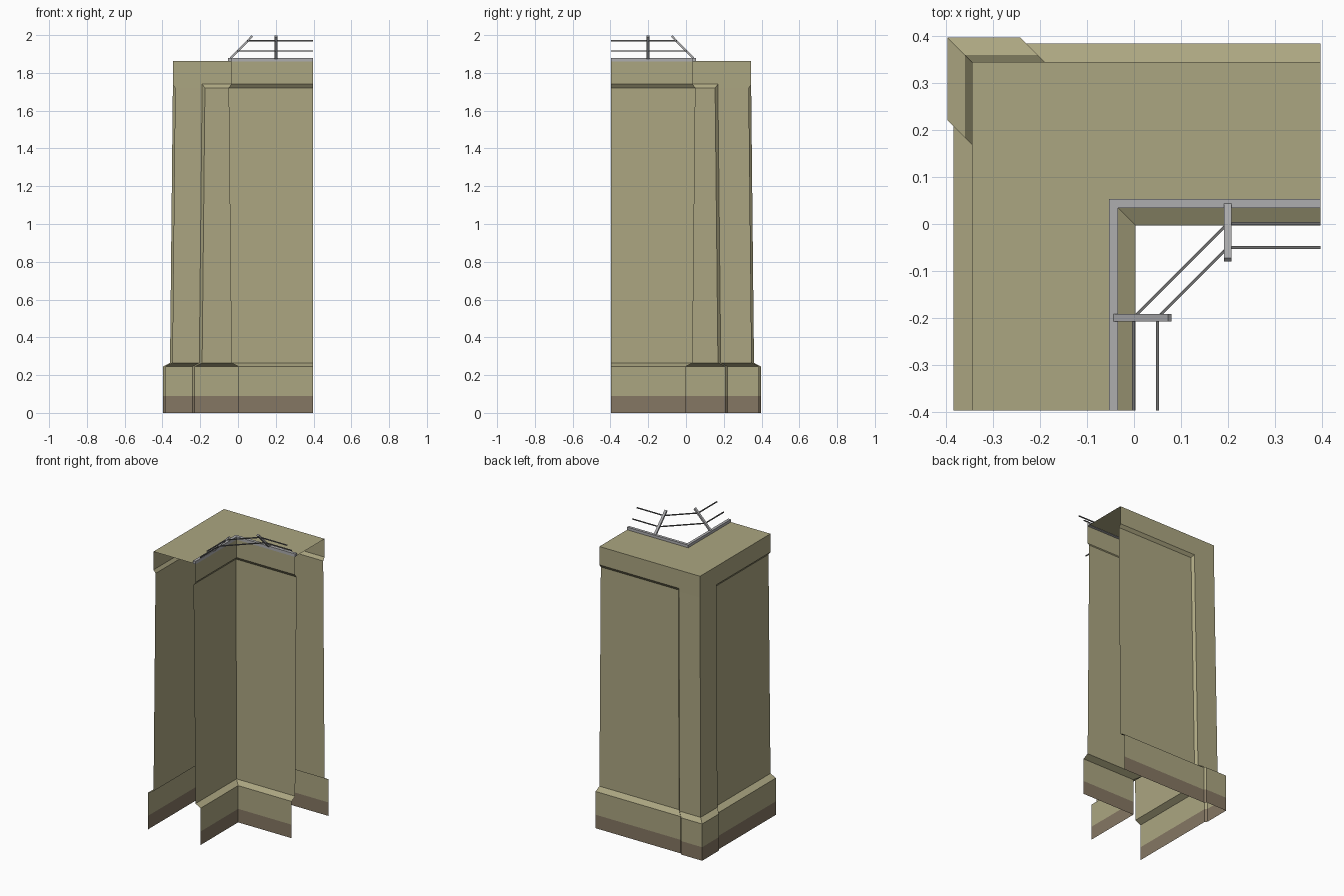
import bpy, bmesh
from mathutils import Vector

if "Cube" in bpy.data.objects:
    bpy.data.objects.remove(bpy.data.objects["Cube"])

END = 0.397          # open ends of both wings
TOP = 1.862          # height of the wall top


def material(name, rgb):
    m = bpy.data.materials.new(name)
    m.diffuse_color = (*rgb, 1)
    m.use_nodes = True
    m.node_tree.nodes["Principled BSDF"].inputs["Base Color"].default_value = m.diffuse_color
    return m


stone = material("sand concrete", (0.41, 0.38, 0.22))
dirt = material("brown base", (0.235, 0.185, 0.125))
steel = material("light steel", (0.42, 0.42, 0.43))
wire_grey = material("dark wire", (0.16, 0.16, 0.16))


def finish(name, bm, mats):
    bmesh.ops.remove_doubles(bm, verts=bm.verts, dist=0.0001)
    me = bpy.data.meshes.new(name)
    bm.to_mesh(me)
    bm.free()
    for m in mats:
        me.materials.append(m)
    ob = bpy.data.objects.new(name, me)
    bpy.context.collection.objects.link(ob)
    return ob


def loft(name, levels, path):
    """Skin outlines stacked by height; faces below 0.1 take the base colour."""
    bm = bmesh.new()
    rows = [[bm.verts.new((x, y, lv[0])) for x, y in path(*lv[1:])] for lv in levels]
    for a, b in zip(rows, rows[1:]):
        for i in range(len(a) - 1):
            f = bm.faces.new((a[i], a[i + 1], b[i + 1], b[i]))
            f.material_index = 1 if f.calc_center_median().z < 0.09 else 0
    return finish(name, bm, (stone, dirt))


def outer_path(q, p):
    # q: corner pilaster offset, p: recessed panel offset
    d = q - p
    xs, yl = -(q - 0.155), q - 0.176
    return [(END, p), (xs + d, p), (xs, q), (-q, q),
            (-q, yl), (-p, yl - d), (-p, -END)]


def inner_path(i):
    return [(i, -END), (i, -i), (END, -i)]


# Outer walls with corner pilaster
loft("outer_wall", [(0, .397, .385), (.09, .397, .385), (.245, .397, .385),
                    (.265, .36, .345), (1.72, .345, .33),
                    (1.74, .345, .345), (TOP, .345, .345)], outer_path)

# Inner walls facing the courtyard corner
loft("inner_wall", [(0, .003), (.09, .003), (.245, .003), (.265, -.035),
                    (1.72, -.05), (1.74, -.035), (TOP, -.035)], inner_path)


def l_outline(out, inn):
    return [(END, out), (-out, out), (-out, -END), (inn, -END), (inn, -inn), (END, -inn)]


# Flat L-shaped wall top
bm = bmesh.new()
bm.faces.new([bm.verts.new((x, y, TOP)) for x, y in l_outline(.345, -.035)])
finish("wall_top", bm, (stone,))

# Steel rail along the inner edge
bm = bmesh.new()
f = bm.faces.new([bm.verts.new((x, y, TOP - .002)) for x, y in l_outline(.053, -.034)])
ext = bmesh.ops.extrude_face_region(bm, geom=[f], use_keep_orig=True)
bmesh.ops.translate(bm, vec=(0, 0, .02),
                    verts=[v for v in ext["geom"] if isinstance(v, bmesh.types.BMVert)])
bmesh.ops.recalc_face_normals(bm, faces=bm.faces)
finish("edge_rail", bm, (steel,))


def bar(bm, a, b, side, w, t):
    """Square bar from a to b; side is the width direction."""
    a, b = Vector(a), Vector(b)
    s = Vector(side).normalized()
    n = (b - a).cross(s).normalized()
    vs = [bm.verts.new(p + s * (w / 2 * i) + n * (t / 2 * j))
          for p in (a, b) for i, j in ((-1, -1), (1, -1), (1, 1), (-1, 1))]
    for k in range(4):
        m = (k + 1) % 4
        bm.faces.new((vs[k], vs[m], vs[m + 4], vs[k + 4]))
    bm.faces.new(vs[3::-1])
    bm.faces.new(vs[4:])
    bmesh.ops.recalc_face_normals(bm, faces=bm.faces)


def mirrored(p):
    return (-p[1], -p[0], p[2])


# Leaning fence posts, one per wing
lo, hi = (.2, .041, 1.875), (.2, -.076, 1.995)
for name, a, b, side in (("back_post", lo, hi, (1, 0, 0)),
                         ("left_post", mirrored(lo), mirrored(hi), (0, 1, 0))):
    bm = bmesh.new()
    bar(bm, a, b, side, .016, .011)
    finish(name, bm, (steel,))

# Two wires crossing the corner
for name, y, z in (("lower_wire", .001, 1.915), ("upper_wire", -.05, 1.97)):
    bm = bmesh.new()
    pts = [(END, y, z), (.2, y, z)]
    pts += [mirrored(p) for p in reversed(pts)]
    for a, b in zip(pts, pts[1:]):
        bar(bm, a, b, (0, 0, 1), .006, .006)
    finish(name, bm, (wire_grey,))
